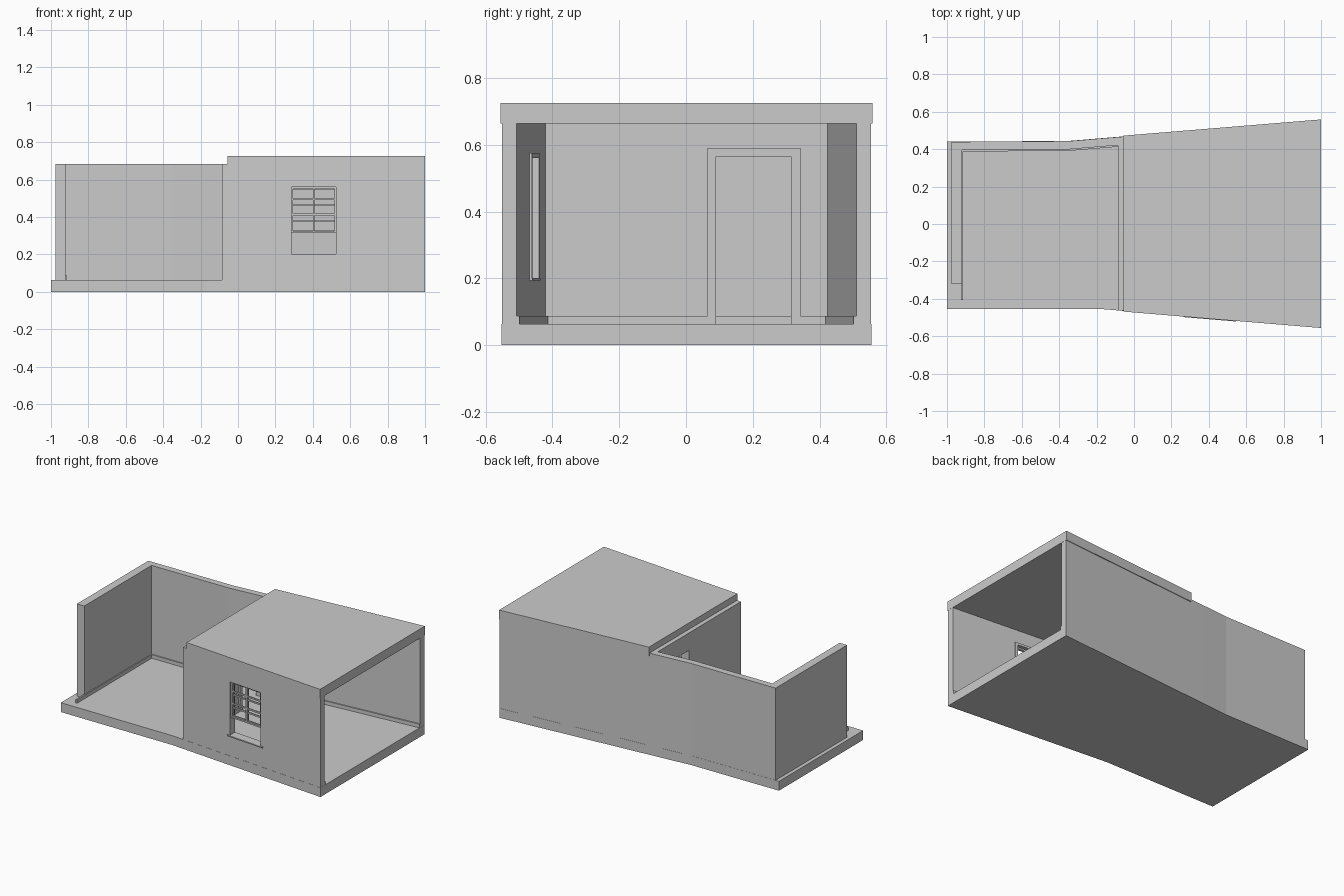
import bpy, bmesh

if "Cube" in bpy.data.objects:
    bpy.data.objects.remove(bpy.data.objects["Cube"])

FLOOR, WALL_TOP, T = 0.063, 0.683, 0.045
BREAK_F, BREAK_B = -0.17, -0.35


# Outer lines of the plan: straight on the left, flaring towards the right
def front(x):
    return -0.455 if x <= BREAK_F else -0.469 - 0.083 * x


def back(x):
    return 0.44 + (x + 1) * 0.006 if x <= BREAK_B else 0.473 + 0.082 * x


def prism(name, pts, z0, z1):
    bm = bmesh.new()
    face = bm.faces.new([bm.verts.new((x, y, z0)) for x, y in pts])
    top = bmesh.ops.extrude_face_region(bm, geom=[face])["geom"]
    bmesh.ops.translate(bm, vec=(0, 0, z1 - z0),
                        verts=[v for v in top if isinstance(v, bmesh.types.BMVert)])
    bmesh.ops.recalc_face_normals(bm, faces=bm.faces)
    mesh = bpy.data.meshes.new(name)
    bm.to_mesh(mesh)
    bm.free()
    obj = bpy.data.objects.new(name, mesh)
    bpy.context.collection.objects.link(obj)
    return obj


def box(name, x0, x1, y0, y1, z0, z1):
    return prism(name, [(x0, y0), (x1, y0), (x1, y1), (x0, y1)], z0, z1)


def between(name, x0, x1, lo, hi, z0, z1):
    """Solid between two plan lines lo(x) and hi(x)."""
    xs = [x0] + [b for b in (BREAK_B, BREAK_F) if x0 < b < x1] + [x1]
    pts = [(x, lo(x)) for x in xs] + [(x, hi(x)) for x in reversed(xs)]
    return prism(name, pts, z0, z1)


def front_strip(name, x0, x1, v0, v1, z0, z1):
    return between(name, x0, x1, lambda x: front(x) + v0, lambda x: front(x) + v1, z0, z1)


def back_strip(name, x0, x1, v0, v1, z0, z1):
    return between(name, x0, x1, lambda x: back(x) - v1, lambda x: back(x) - v0, z0, z1)


def cut(obj, cutter):
    mod = obj.modifiers.new("opening", 'BOOLEAN')
    mod.operation, mod.solver, mod.object = 'DIFFERENCE', 'EXACT', cutter
    dg = bpy.context.evaluated_depsgraph_get()
    obj.data = bpy.data.meshes.new_from_object(obj.evaluated_get(dg))
    obj.modifiers.clear()
    bpy.data.objects.remove(cutter)


# Floor slab and roof
between("floor_slab", -1, 1, front, back, 0, FLOOR)
between("roof", -0.055, 1, lambda x: front(x) - 0.004, lambda x: back(x) + 0.004, 0.664, 0.726)

# Outer walls
back_strip("back_wall", -0.975, 0.999, 0.001, T, FLOOR, WALL_TOP)
box("left_wall", -0.975, -0.92, -0.32, 0.396, FLOOR, WALL_TOP)
front_wall = front_strip("front_wall", -0.085, 0.999, 0.001, T, FLOOR, WALL_TOP)
cut(front_wall, front_strip("window_cutter", 0.285, 0.525, -0.1, 0.1, 0.2, 0.56))

# Partition with doorway
partition = box("partition", -0.085, -0.04, -0.42, 0.424, FLOOR, WALL_TOP)
cut(partition, box("door_cutter", -0.2, 0.1, 0.09, 0.315, 0, 0.565))

# Door casing on the room side
box("door_casing_left", -0.04, -0.031, 0.065, 0.09, FLOOR, 0.565)
box("door_casing_right", -0.04, -0.031, 0.315, 0.343, FLOOR, 0.565)
box("door_casing_top", -0.04, -0.031, 0.065, 0.343, 0.565, 0.59)

# Baseboards
B = 0.087
back_strip("back_baseboard_yard", -0.92, -0.085, T, T + 0.008, FLOOR, B)
back_strip("back_baseboard_room", -0.04, 0.999, T, T + 0.008, FLOOR, B)
front_strip("front_baseboard", -0.04, 0.999, T, T + 0.008, FLOOR, B)
box("left_baseboard", -0.925, -0.914, -0.405, 0.39, FLOOR, B)
box("partition_baseboard_a", -0.04, -0.032, -0.42, 0.065, FLOOR, B)
box("partition_baseboard_b", -0.04, -0.032, 0.343, 0.424, FLOOR, B)

# Window casing inside and sill through the wall
for side, x0 in (("left", 0.267), ("right", 0.525)):
    front_strip("window_casing_" + side, x0, x0 + 0.018, T, T + 0.008, 0.2, 0.575)
front_strip("window_casing_top", 0.285, 0.525, T, T + 0.008, 0.56, 0.575)
front_strip("window_sill", 0.265, 0.545, -0.007, T + 0.01, 0.194, 0.202)


# Two raised sashes with 2 x 3 openings
def sash(name, v, z0, z1, bars):
    w, d = 0.01, 0.009
    for i, x in enumerate((0.285, 0.4, 0.515)):
        front_strip(f"{name}_stile_{i}", x, x + w, v, v + d, z0, z1)
    for i, z in enumerate([z0] + bars + [z1 - w]):
        for j, x in enumerate((0.295, 0.41)):
            front_strip(f"{name}_rail_{i}_{j}", x, x + 0.105, v, v + d, z, z + w)


sash("outer_sash", 0.012, 0.316, 0.56, [0.408, 0.49])
sash("inner_sash", 0.024, 0.318, 0.558, [0.375, 0.46])
